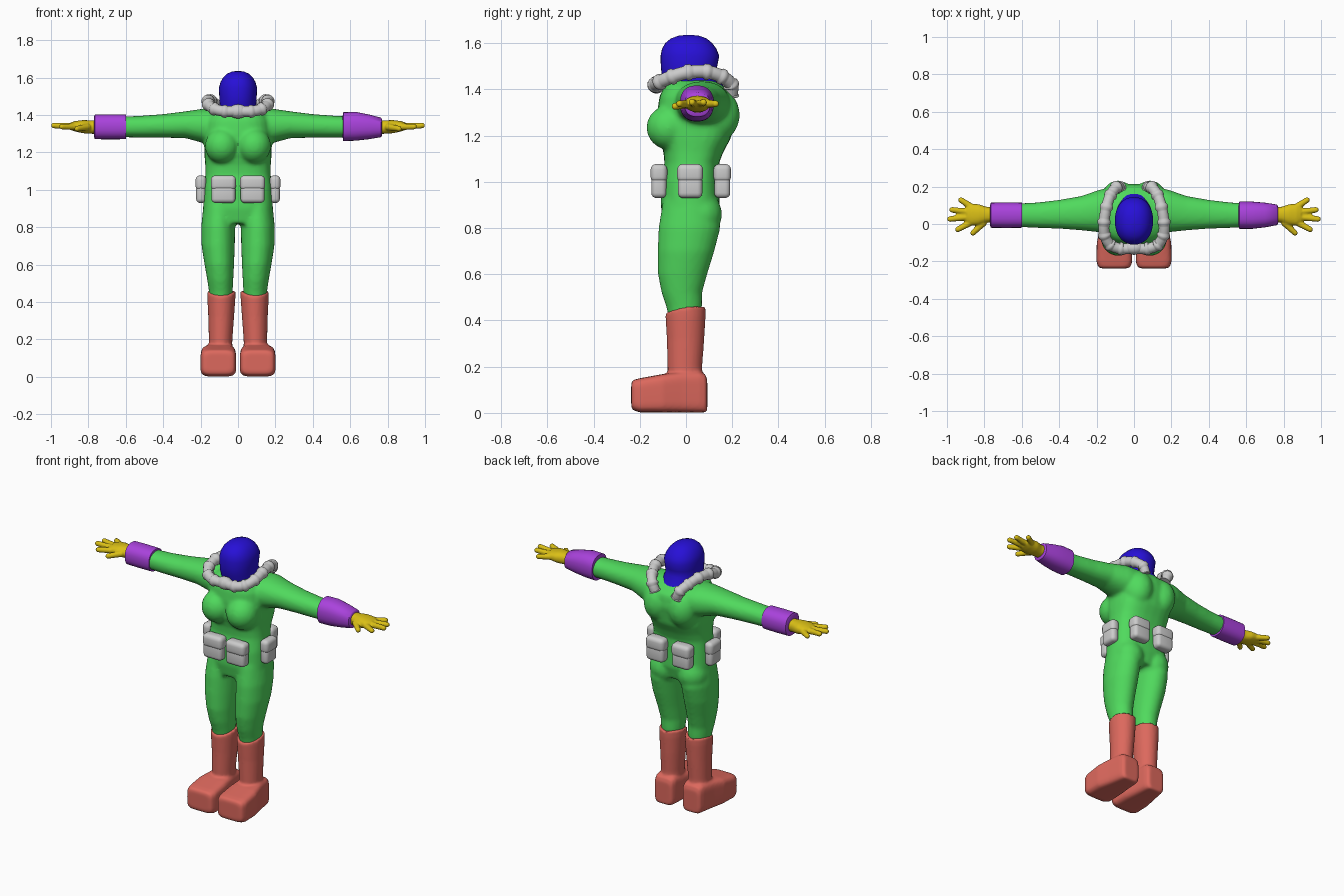
import bpy, bmesh, math
from mathutils import Vector as V, Matrix

if "Cube" in bpy.data.objects:
    bpy.data.objects.remove(bpy.data.objects["Cube"])

def material(name, rgb):
    m = bpy.data.materials.new(name)
    m.diffuse_color = (*rgb, 1)
    m.use_nodes = True
    m.node_tree.nodes["Principled BSDF"].inputs["Base Color"].default_value = m.diffuse_color
    return m

GREEN = material("suit green", (0.08, 0.70, 0.11))
BLUE = material("hood blue", (0.02, 0.005, 0.68))
RED = material("boot red", (0.72, 0.14, 0.11))
PURPLE = material("cuff purple", (0.40, 0.055, 0.72))
YELLOW = material("glove yellow", (0.70, 0.52, 0.008))
GREY = material("hose grey", (0.60, 0.60, 0.60))

def finish(bm, name, mat, voxel=0, smooth=4, angle=50):
    """Turn a bmesh into a smooth object, optionally fused by remeshing."""
    bmesh.ops.recalc_face_normals(bm, faces=bm.faces)
    me = bpy.data.meshes.new(name)
    bm.to_mesh(me)
    bm.free()
    me.materials.append(mat)
    me.shade_smooth()
    if not voxel:
        me.set_sharp_from_angle(angle=math.radians(angle))
    ob = bpy.data.objects.new(name, me)
    bpy.context.collection.objects.link(ob)
    if voxel:
        r = ob.modifiers.new("fuse", 'REMESH')
        r.mode, r.voxel_size, r.use_smooth_shade = 'VOXEL', voxel, True
        s = ob.modifiers.new("soften", 'SMOOTH')
        s.factor, s.iterations = 0.5, smooth
    return ob

def loft(bm, rings, n=2.0, seg=28):
    """Skin superellipse rings given as (centre, u half axis, v half axis)."""
    loops = []
    for c, u, v in rings:
        loop = []
        for i in range(seg):
            a = 2 * math.pi * i / seg
            x, y = math.cos(a), math.sin(a)
            x = math.copysign(abs(x) ** (2 / n), x)
            y = math.copysign(abs(y) ** (2 / n), y)
            loop.append(bm.verts.new(V(c) + V(u) * x + V(v) * y))
        loops.append(loop)
    for a, b in zip(loops, loops[1:]):
        for i in range(seg):
            j = (i + 1) % seg
            bm.faces.new((a[i], a[j], b[j], b[i]))
    bm.faces.new(loops[0])
    bm.faces.new(loops[-1])
    return loops

def stack(rows, s=1):
    """Horizontal rings from rows of z, cx, cy, rx, ry."""
    return [((s * cx, cy, z), (rx, 0, 0), (0, ry, 0)) for z, cx, cy, rx, ry in rows]

def along_x(rows, s=1):
    """Upright rings from rows of x, cy, cz, ry, rz."""
    return [((s * x, cy, cz), (0, ry, 0), (0, 0, rz)) for x, cy, cz, ry, rz in rows]

def blob(bm, c, r):
    m = Matrix.Translation(c) @ Matrix.Diagonal((*r, 1))
    bmesh.ops.create_uvsphere(bm, u_segments=24, v_segments=16, radius=1, matrix=m)

def capsule(bm, a, b, r0, r1):
    a, b = V(a), V(b)
    d = (b - a).normalized()
    u = d.cross(V((0, 0, 1))).normalized()
    w = u.cross(d)
    rings = [(a, u * r0, w * r0)]
    for k in range(6):
        t = k / 5 * 1.45
        r = r1 * math.cos(t)
        rings.append((b + d * r1 * (math.sin(t) - 1), u * r, w * r))
    loft(bm, rings, seg=14)

def box(bm, c, size, bevel):
    m = Matrix.Translation(c) @ Matrix.Diagonal((*size, 1))
    vs = set(bmesh.ops.create_cube(bm, size=1, matrix=m)['verts'])
    es = [e for e in bm.edges if e.verts[0] in vs]
    bmesh.ops.bevel(bm, geom=es, offset=bevel, segments=4, profile=0.5, affect='EDGES')

# Suit: torso, legs and arms fused together
bm = bmesh.new()
loft(bm, stack([(0.82, 0, .015, .16, .11), (0.90, 0, .018, .187, .128), (1.0, 0, .018, .183, .125),
                (1.08, 0, .025, .175, .118), (1.13, 0, .032, .175, .130), (1.19, 0, .040, .180, .155),
                (1.30, 0, .045, .182, .170), (1.37, 0, .045, .172, .160), (1.41, 0, .035, .150, .130),
                (1.44, 0, .03, .10, .10)]), n=2.6)
for s in (-1, 1):
    blob(bm, (s * .085, -.075, 1.235), (.092, .096, .095))   # chest
    blob(bm, (s * .085, .125, 1.29), (.092, .108, .12))      # upper back
    blob(bm, (s * .095, .06, .86), (.092, .096, .10))        # seat
    loft(bm, stack([(0.92, .10, .02, .085, .12), (0.80, .106, .015, .091, .134), (0.70, .106, .0, .089, .123),
                    (0.60, .10, -.015, .079, .107), (0.52, .095, -.018, .070, .088),
                    (0.46, .092, -.008, .064, .078), (0.40, .092, -.005, .058, .066)], s))
    loft(bm, along_x([(.08, .07, 1.33, .13, .10), (.18, .07, 1.342, .115, .093), (.28, .058, 1.348, .092, .072),
                      (.40, .052, 1.342, .077, .063), (.52, .047, 1.338, .068, .058),
                      (.64, .047, 1.336, .062, .055)], s), n=2.2)
finish(bm, "suit", GREEN, 0.011, 5)

# Hood with a flared rear collar
bm = bmesh.new()
loft(bm, stack([(1.37, 0, .045, .105, .125), (1.42, 0, .035, .102, .125), (1.46, 0, .012, .098, .117),
                (1.50, 0, .013, .100, .122), (1.545, 0, .017, .102, .127), (1.575, 0, .014, .094, .118),
                (1.60, 0, .012, .080, .102), (1.62, 0, .012, .060, .078), (1.632, 0, .012, .034, .046),
                (1.636, 0, .012, .008, .01)]), n=2.2, seg=36)
finish(bm, "hood", BLUE, angle=80)

# Cuffs: a plain one on one arm, a flared one on the other
for name, s, rows in (
        ("plain_cuff", -1, [(.598, .047, 1.337, .058, .055), (.60, .047, 1.337, .067, .066),
                            (.68, .047, 1.337, .068, .067), (.765, .047, 1.337, .067, .066),
                            (.77, .047, 1.337, .055, .055)]),
        ("flared_cuff", 1, [(.56, .047, 1.338, .060, .060), (.563, .047, 1.338, .073, .077),
                            (.63, .047, 1.340, .073, .077), (.70, .048, 1.337, .066, .066),
                            (.765, .049, 1.334, .055, .052), (.77, .049, 1.334, .045, .043)])):
    bm = bmesh.new()
    loft(bm, along_x(rows, s), n=2.4)
    finish(bm, name, PURPLE)

# Gloves with spread fingers, and boots
FINGERS = [(.86, .085, .938, .137, 1.338), (.87, .062, .988, .078, 1.345),
           (.87, .038, 1.0, .025, 1.345), (.86, .015, .955, -.036, 1.338), (.80, .01, .872, -.058, 1.325)]
for s, side in ((-1, "right"), (1, "left")):
    bm = bmesh.new()
    loft(bm, along_x([(.75, .05, 1.335, .040, .036), (.79, .05, 1.336, .042, .036), (.83, .05, 1.338, .056, .035),
                      (.87, .05, 1.34, .058, .028), (.895, .05, 1.34, .045, .020)], s), n=2.3)
    for x0, y0, x1, y1, z in FINGERS:
        capsule(bm, (s * x0, y0, 1.337), (s * x1, y1, z), .019, .015)
    finish(bm, side + "_glove", YELLOW, 0.006, 2)

    bm = bmesh.new()
    shaft = loft(bm, stack([(.05, .095, .0, .062, .075), (.20, .093, -.005, .063, .075), (.32, .09, -.002, .069, .081),
                            (.42, .089, -.002, .075, .087), (.452, .089, -.002, .075, .087)], s))
    for v in shaft[-1]:                                       # slanted, notched top
        v.co.z += .16 * v.co.y + .25 * (abs(v.co.x - s * .09) - .045)
    foot = [(-.237, .105, .070, .050), (-.230, .105, .086, .065), (-.20, .105, .096, .074), (-.10, .105, .094, .083),
            (-.02, .10, .080, .088), (.06, .096, .069, .088), (.084, .096, .061, .082), (.092, .096, .048, .065)]
    loft(bm, [((s * cx, y, .077 if hz < .07 else hz + .002), (hx, 0, 0), (0, 0, hz))
              for y, cx, hx, hz in foot], n=5, seg=40)
    finish(bm, side + "_boot", RED, 0.0075, 4)

# Ribbed hose looping from the mouthpiece over the shoulders to the back
half = [(0, -.13, 1.42), (.07, -.132, 1.42), (.125, -.112, 1.432), (.157, -.06, 1.455), (.160, .01, 1.474),
        (.147, .09, 1.476), (.125, .155, 1.455), (.095, .195, 1.42), (.075, .195, 1.375)]
ctrl = [V((-x, y, z)) for x, y, z in half[:0:-1]] + [V(p) for p in half]
pts = []
for i in range(len(ctrl) - 1):
    p0, p1, p2, p3 = (ctrl[min(max(i + k, 0), len(ctrl) - 1)] for k in (-1, 0, 1, 2))
    for k in range(10):
        t = k / 10
        pts.append(.5 * (2 * p1 + (p2 - p0) * t + (2 * p0 - 5 * p1 + 4 * p2 - p3) * t * t
                         + (3 * p1 - p0 - 3 * p2 + p3) * t ** 3))
pts.append(ctrl[-1])
rings = []
for i, p in enumerate(pts):
    d = (pts[min(i + 1, len(pts) - 1)] - pts[max(i - 1, 0)]).normalized()
    u = d.cross(V((0, .35, 1))).normalized()
    w = u.cross(d)
    r = .035 if i % 10 in (0, 1, 9) else .029
    rings.append((p, u * r, w * r))
bm = bmesh.new()
loft(bm, rings, seg=18)
blob(bm, (0, -.128, 1.42), (.052, .036, .038))
finish(bm, "breathing_hose", GREY)

# Belt pouches, each a body with a thicker flap
for s, side in ((-1, "right"), (1, "left")):
    for name, x, y, sx, sy in (("front", .078, -.117, .134, .072), ("side", .198, .018, .058, .112),
                               ("back", .088, .157, .125, .075)):
        bm = bmesh.new()
        box(bm, (s * x, y, .978), (sx - .006, sy - .006, .096), .022)
        box(bm, (s * x, y, 1.037), (sx, sy, .080), .024)
        finish(bm, f"{side}_{name}_pouch", GREY)
